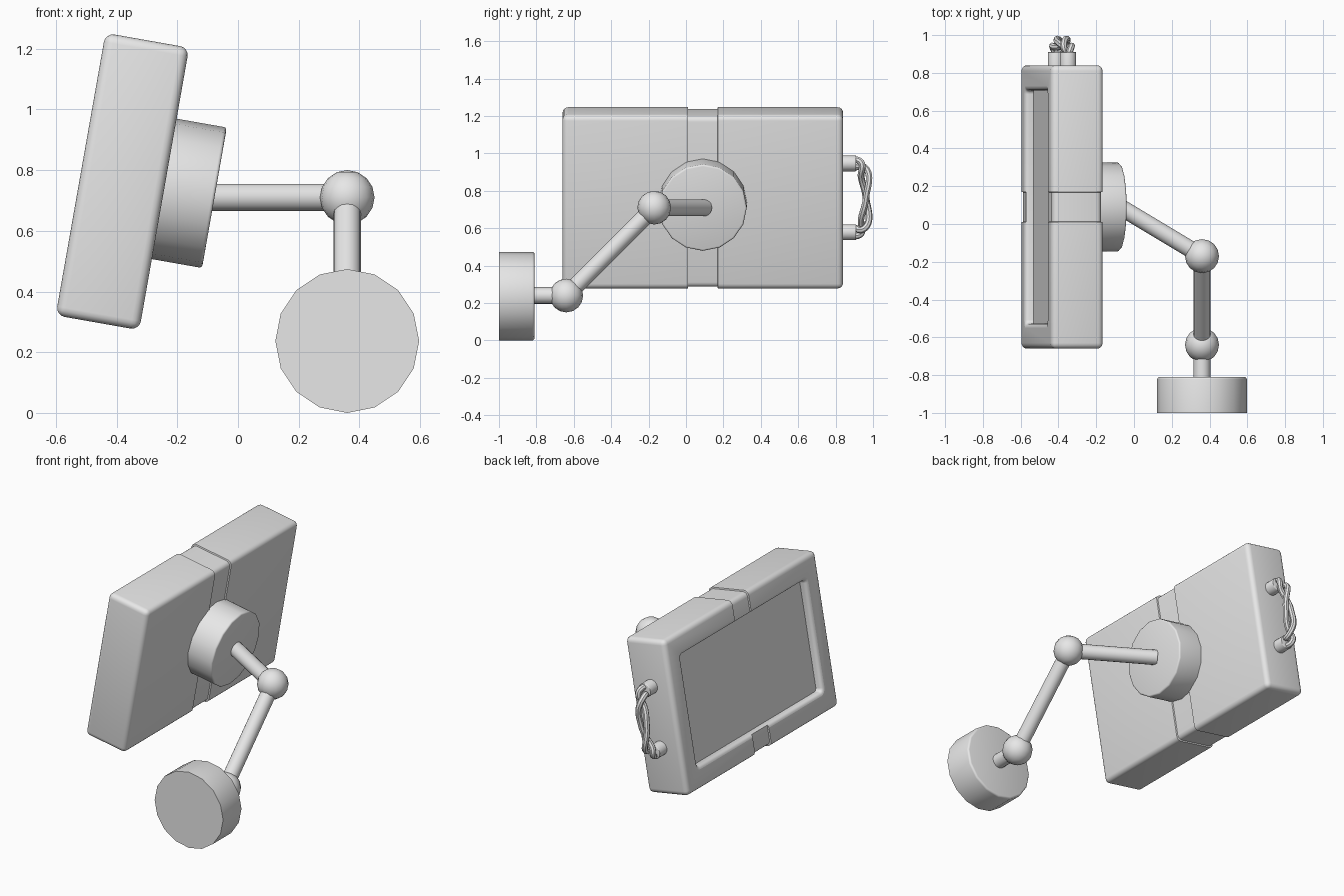
import bpy, bmesh, math
from mathutils import Vector, Matrix

cube = bpy.data.objects.get("Cube")
if cube:
    bpy.data.objects.remove(cube, do_unlink=True)

grey = bpy.data.materials.new("light_grey")
grey.use_nodes = True
COLOUR = (0.8, 0.8, 0.8, 1)
grey.diffuse_color = COLOUR
grey.node_tree.nodes["Principled BSDF"].inputs["Base Color"].default_value = COLOUR

# Monitor frame: local x is thickness (screen at -x), local z is height
TILT = Matrix.Translation((-0.381, 0.09, 0.7625)) @ Matrix.Rotation(math.radians(10), 4, 'Y')
T, W, H = 0.28, 1.5, 0.945


def select(ob):
    bpy.ops.object.select_all(action='DESELECT')
    ob.select_set(True)
    bpy.context.view_layer.objects.active = ob


def smooth(ob):
    select(ob)
    bpy.ops.object.shade_smooth_by_angle(angle=math.radians(35))


def make(name, bm, matrix=None):
    bmesh.ops.recalc_face_normals(bm, faces=bm.faces)
    me = bpy.data.meshes.new(name)
    bm.to_mesh(me)
    bm.free()
    me.materials.append(grey)
    ob = bpy.data.objects.new(name, me)
    bpy.context.collection.objects.link(ob)
    if matrix:
        ob.matrix_world = matrix
    smooth(ob)
    return ob


def rod(name, start, end, radius, bevel=0, matrix=None):
    """Cylinder between two points, with an optional rounded rim at the end."""
    start, end = Vector(start), Vector(end)
    axis = end - start
    bm = bmesh.new()
    bmesh.ops.create_cone(bm, cap_ends=True, segments=16, radius1=radius,
                          radius2=radius, depth=axis.length)
    if bevel:
        rim = [e for e in bm.edges if all(v.co.z > 0 for v in e.verts)]
        bmesh.ops.bevel(bm, geom=rim, offset=bevel, segments=3, profile=0.5, affect='EDGES')
    turn = Vector((0, 0, 1)).rotation_difference(axis).to_matrix().to_4x4()
    bm.transform(Matrix.Translation((start + end) / 2) @ turn)
    return make(name, bm, matrix)


def ball(name, centre):
    bm = bmesh.new()
    bmesh.ops.create_uvsphere(bm, u_segments=16, v_segments=8, radius=0.09)
    bm.transform(Matrix.Translation(centre))
    return make(name, bm)


# Monitor housing: rounded box with a shallow band around the middle
bm = bmesh.new()
bmesh.ops.create_cube(bm, size=1, matrix=Matrix.Diagonal((T, W, H, 1)))
bmesh.ops.bevel(bm, geom=bm.edges[:], offset=0.03, segments=4, profile=0.5, affect='EDGES')
for y in (-0.08, -0.078, 0.078, 0.08):
    bmesh.ops.bisect_plane(bm, geom=bm.verts[:] + bm.edges[:] + bm.faces[:],
                           plane_co=(0, y, 0), plane_no=(0, 1, 0))
for v in bm.verts:
    if abs(v.co.y) < 0.079:
        v.co.x *= 1 - 0.016 / T
        v.co.z *= 1 - 0.016 / H
housing = make("monitor_housing", bm, TILT)


# Screen recess: stacked rounded rectangles that flare towards the opening
def rounded_rect(bm, x, grow):
    hy, hz, r = 0.617 + grow, 0.338 + grow, 0.02 + grow
    ring = []
    for k, (sy, sz) in enumerate(((1, 1), (-1, 1), (-1, -1), (1, -1))):
        for i in range(5):
            a = (k + i / 4) * math.pi / 2
            ring.append(bm.verts.new((x, sy * (hy - r) + r * math.cos(a),
                                      sz * (hz - r) + r * math.sin(a))))
    return ring


bm = bmesh.new()
FLARE, FACE = 0.022, -T / 2
levels = [(FACE + 0.045, 0)]
for i in range(5):
    a = i / 4 * math.pi / 2
    levels.append((FACE + FLARE * (1 - math.sin(a)), FLARE * (1 - math.cos(a))))
levels.append((FACE - 0.03, FLARE))
rings = [rounded_rect(bm, x, g) for x, g in levels]
for a, b in zip(rings, rings[1:]):
    for i in range(len(a)):
        j = (i + 1) % len(a)
        bm.faces.new((a[i], a[j], b[j], b[i]))
bm.faces.new(rings[0])
bm.faces.new(rings[-1])
cutter = make("screen_cutter", bm, TILT)
cutter.hide_render = True
mod = housing.modifiers.new("recess", 'BOOLEAN')
mod.operation = 'DIFFERENCE'
mod.solver = 'EXACT'
mod.object = cutter
select(housing)
bpy.context.view_layer.update()
bpy.ops.object.modifier_apply(modifier=mod.name)
bpy.data.objects.remove(cutter, do_unlink=True)
smooth(housing)

# Round mount on the back of the monitor, and the wall base
rod("monitor_mount", (T / 2 - 0.02, 0, 0), (T / 2 + 0.168, 0, 0), 0.235, 0.01, TILT)
rod("wall_base", (0.36, -1, 0.237), (0.36, -0.81, 0.237), 0.237, 0.012)

# Jointed arm
lower, upper = (0.36, -0.64, 0.24), (0.36, -0.17, 0.71)
rod("base_stem", (0.36, -0.83, 0.24), lower, 0.045)
ball("lower_joint", lower)
rod("lower_arm", lower, upper, 0.045)
ball("upper_joint", upper)
rod("upper_arm", upper, (-0.09, 0.1, 0.71), 0.045)

# Cable sockets on the end of the monitor
SOCKET = 0.187
for name, side in (("upper_socket", 1), ("lower_socket", -1)):
    rod(name, (0, W / 2 - 0.02, side * SOCKET), (0, W / 2 + 0.07, side * SOCKET),
        0.043, 0.004, TILT)


# Two twisted cables looping between the sockets
def loop_point(t):
    a = math.pi * t
    c, s = math.cos(a), max(math.sin(a), 0)
    return Vector((0, W / 2 + 0.055 + 0.067 * s ** 0.5,
                   SOCKET * math.copysign(abs(c) ** 0.7, c)))


def cable(name, phase, steps=48):
    curve = bpy.data.curves.new(name, 'CURVE')
    curve.dimensions = '3D'
    curve.bevel_depth = 0.018
    curve.bevel_resolution = 2
    curve.use_fill_caps = True
    curve.materials.append(grey)
    line = curve.splines.new('POLY')
    line.points.add(steps)
    for i in range(steps + 1):
        t = i / steps
        tangent = (loop_point(min(t + 0.02, 1)) - loop_point(max(t - 0.02, 0))).normalized()
        out = Vector((0, -tangent.z, tangent.y))
        a = phase + 3 * math.pi * t
        p = loop_point(t) + 0.021 * (out * math.cos(a) + Vector((1, 0, 0)) * math.sin(a))
        line.points[i].co = (*p, 1)
    ob = bpy.data.objects.new(name, curve)
    bpy.context.collection.objects.link(ob)
    ob.matrix_world = TILT
    select(ob)
    bpy.ops.object.convert(target='MESH')
    smooth(bpy.context.view_layer.objects.active)


cable("first_cable", 0)
cable("second_cable", math.pi)
